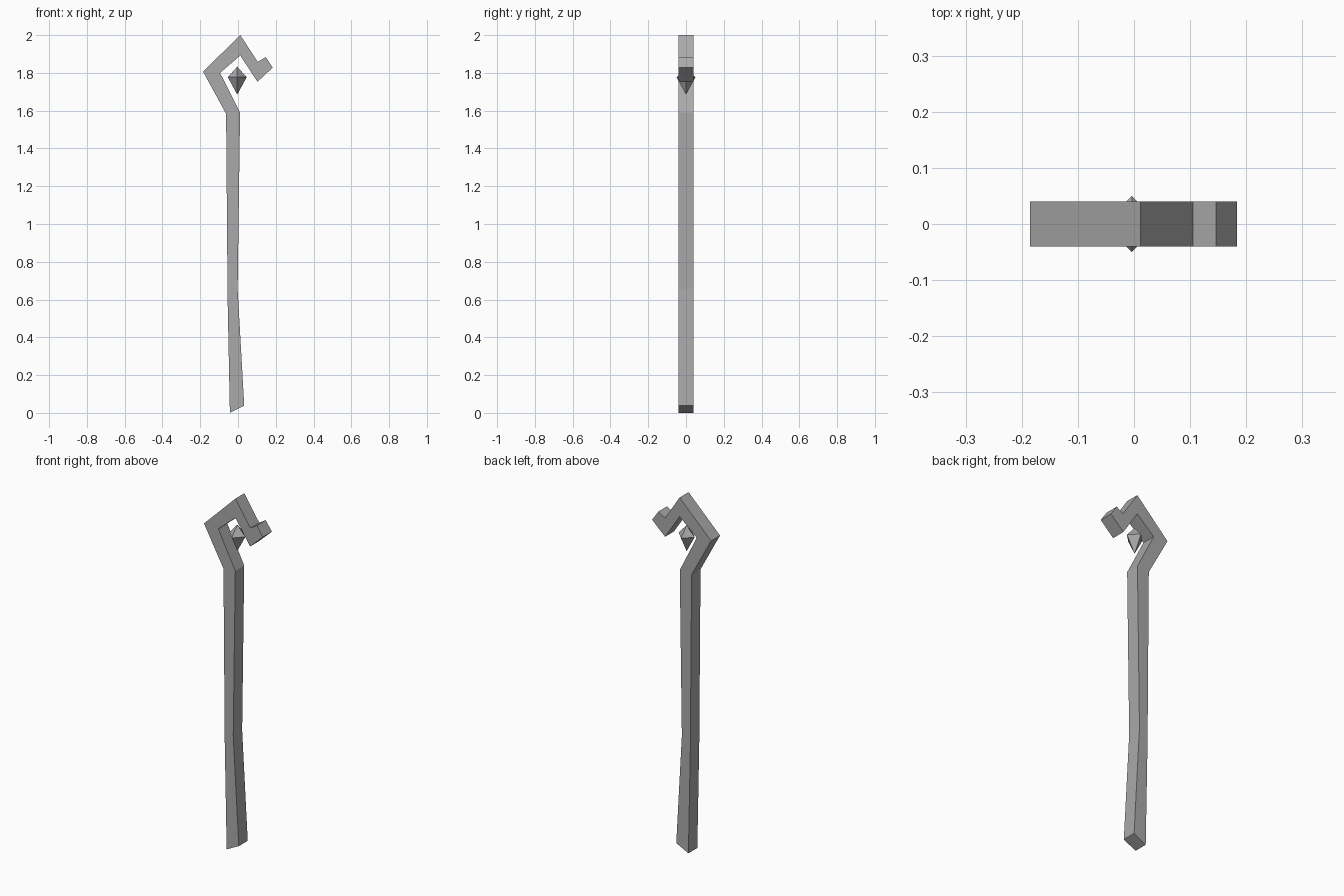
import bpy
import bmesh
from mathutils import Vector

cube = bpy.data.objects.get("Cube")
if cube:
    bpy.data.objects.remove(cube, do_unlink=True)


def make_material(name, value):
    mat = bpy.data.materials.new(name)
    mat.use_nodes = True
    colour = (value, value, value, 1)
    mat.diffuse_color = colour
    mat.node_tree.nodes["Principled BSDF"].inputs["Base Color"].default_value = colour
    return mat


def finish(name, bm, mat):
    bmesh.ops.recalc_face_normals(bm, faces=bm.faces)
    mesh = bpy.data.meshes.new(name)
    bm.to_mesh(mesh)
    bm.free()
    mesh.materials.append(mat)
    obj = bpy.data.objects.new(name, mesh)
    bpy.context.collection.objects.link(obj)
    return obj


grey = make_material("plain grey", 0.4)

# Staff: one bent outline with a hooked head, extruded front to back
half_depth = 0.04
outline = [
    (-0.043, 0), (0.033, 0.038), (-0.002, 0.655), (0.011, 1.59),   # shaft, right edge
    (-0.095, 1.8), (0.012, 1.892), (0.103, 1.753),                 # inside of the hook
    (0.184, 1.828), (0.146, 1.884), (0.105, 1.858),                # curled tip
    (0.012, 2), (-0.185, 1.807),                                   # outside of the hook
    (-0.063, 1.583), (-0.055, 0.6),                                # shaft, left edge
]
bm = bmesh.new()
front = bm.faces.new([bm.verts.new((x, -half_depth, z)) for x, z in outline])
extruded = bmesh.ops.extrude_face_region(bm, geom=[front], use_keep_orig=True)
back_verts = [v for v in extruded["geom"] if isinstance(v, bmesh.types.BMVert)]
bmesh.ops.translate(bm, verts=back_verts, vec=(0, 2 * half_depth, 0))
finish("staff", bm, grey)

# Floating gem: four-sided diamond with a longer lower point
bm = bmesh.new()
centre = Vector((-0.004, 0, 1.777))
radius = 0.05
belt = [bm.verts.new(centre + radius * Vector(d))
        for d in ((1, 0, 0), (0, 1, 0), (-1, 0, 0), (0, -1, 0))]
for height in (0.056, -0.092):
    tip = bm.verts.new(centre + Vector((0, 0, height)))
    for i in range(4):
        bm.faces.new((belt[i], belt[(i + 1) % 4], tip))
finish("gem", bm, grey)
